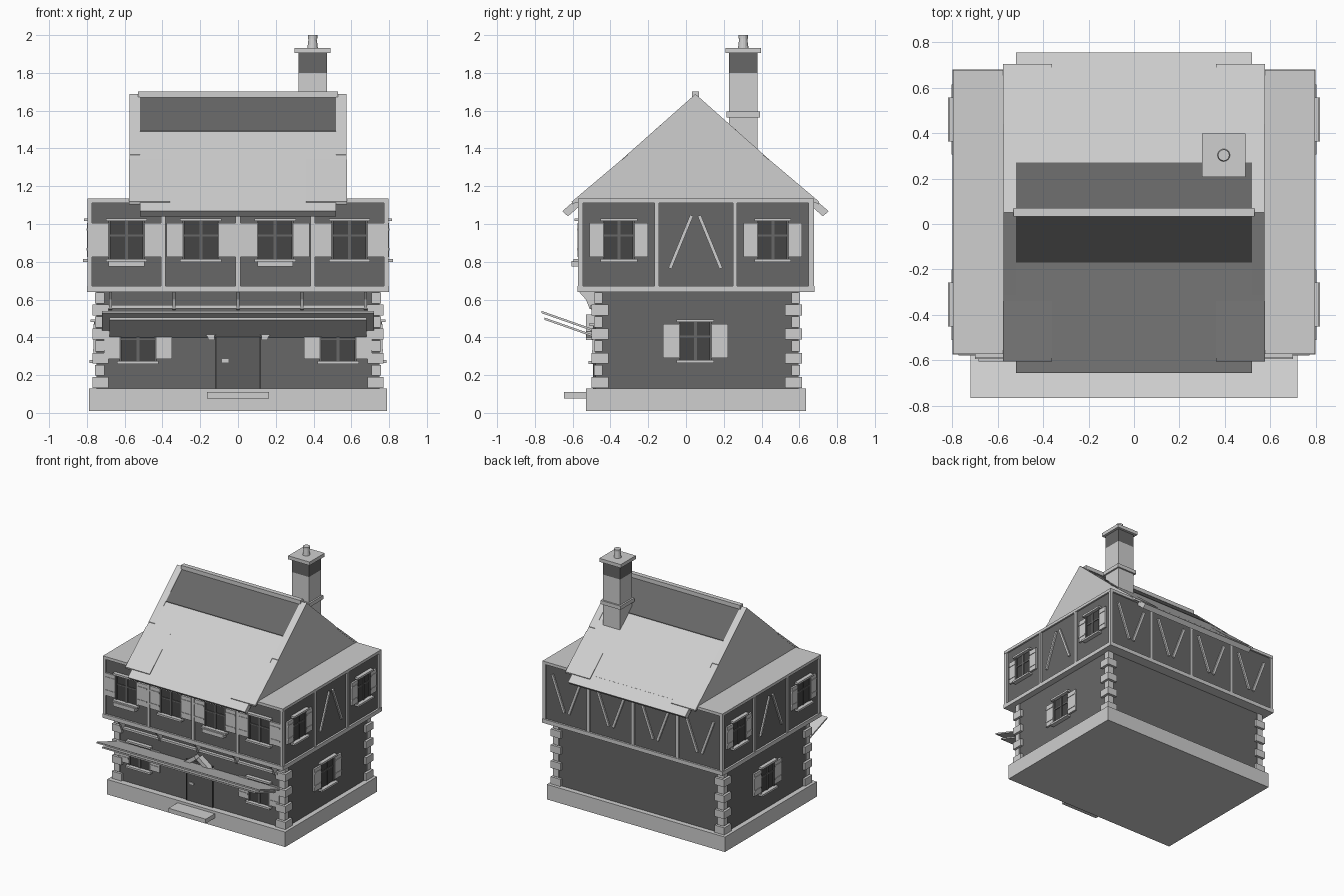
import bpy, bmesh
from mathutils import Matrix, Vector

cube = bpy.data.objects.get("Cube")
if cube:
    bpy.data.objects.remove(cube, do_unlink=True)


def material(name, value):
    m = bpy.data.materials.new(name)
    m.use_nodes = True
    m.diffuse_color = (value, value, value, 1)
    m.node_tree.nodes["Principled BSDF"].inputs["Base Color"].default_value = (value, value, value, 1)
    return m


LIGHT = material("light stone", 0.62)
WALL = material("dark grey wall", 0.135)
DOOR = material("door grey", 0.11)
PANE = material("window glass grey", 0.06)


def finish(name, bm, mat):
    bmesh.ops.recalc_face_normals(bm, faces=bm.faces)
    me = bpy.data.meshes.new(name)
    bm.to_mesh(me)
    bm.free()
    me.materials.append(mat)
    ob = bpy.data.objects.new(name, me)
    bpy.context.collection.objects.link(ob)
    return ob


def box(name, x, y, z, mat, frame=Matrix()):
    """Box between (low, high) pairs, placed in a wall frame."""
    bm = bmesh.new()
    bmesh.ops.create_cube(bm, size=1)
    for v in bm.verts:
        v.co = frame @ Vector([(p[0] + p[1]) / 2 + c * (p[1] - p[0]) for p, c in zip((x, y, z), v.co)])
    return finish(name, bm, mat)


def prism(name, profile, x0, x1, mat):
    """Extrude a (y, z) profile along x."""
    bm = bmesh.new()
    face = bm.faces.new([bm.verts.new((x0, y, z)) for y, z in profile])
    new = bmesh.ops.extrude_face_region(bm, geom=[face])["geom"]
    bmesh.ops.translate(bm, vec=(x1 - x0, 0, 0), verts=[g for g in new if isinstance(g, bmesh.types.BMVert)])
    return finish(name, bm, mat)


def bar(name, a, b, width, frame, depth=(0, 0.012), mat=LIGHT):
    """Slanted timber between two (u, z) points on a wall."""
    a, b = Vector(a), Vector(b)
    side = (b - a).orthogonal().normalized() * width / 2
    bm = bmesh.new()
    rings = [[bm.verts.new(frame @ Vector((p.x, d, p.y))) for p in (a + side, b + side, b - side, a - side)]
             for d in depth]
    for r in rings:
        bm.faces.new(r)
    for i in range(4):
        j = (i + 1) % 4
        bm.faces.new((rings[0][i], rings[0][j], rings[1][j], rings[1][i]))
    return finish(name, bm, mat)


def wall_frame(u, out, offset):
    """Wall axes: first along the wall, second outwards, third up."""
    u, out = Vector(u), Vector(out)
    m = Matrix((u, out, Vector((0, 0, 1)))).transposed().to_4x4()
    m.translation = out * offset
    return m


def window(name, u, z0, z1, w, sw, frame):
    h = w / 2
    box(name + "_pane", (u - h, u + h), (-0.01, 0.004), (z0, z1), PANE, frame)
    for s in (-1, 1):
        box(name + "_jamb", sorted((u + s * h, u + s * (h - 0.012))), (0, 0.012), (z0, z1), WALL, frame)
        shutter = sorted((u + s * h, u + s * (h + sw)))
        box(name + "_shutter", shutter, (0, 0.014), (z0 + 0.01, z1 - 0.01), LIGHT, frame)
        for z in (z0 + 0.045, z1 - 0.05):
            box(name + "_shutter_rail", shutter, (0.013, 0.018), (z, z + 0.012), LIGHT, frame)
    box(name + "_mullion", (u - 0.008, u + 0.008), (0, 0.01), (z0, z1), WALL, frame)
    zm = z0 + (z1 - z0) * 0.62
    box(name + "_transom", (u - h, u + h), (0, 0.009), (zm - 0.005, zm + 0.005), WALL, frame)
    box(name + "_lintel", (u - h - 0.012, u + h + 0.012), (0, 0.03), (z1, z1 + 0.015), LIGHT, frame)
    box(name + "_sill", (u - h - 0.012, u + h + 0.012), (0, 0.035), (z0 - 0.015, z0), LIGHT, frame)


# Main masses
box("plinth", (-0.79, 0.79), (-0.53, 0.635), (0.01, 0.13), LIGHT)
box("ground_floor", (-0.75, 0.75), (-0.48, 0.595), (0.12, 0.65), WALL)
box("upper_floor", (-0.785, 0.785), (-0.56, 0.665), (0.66, 1.12), WALL)
box("belt_beam", (-0.8, 0.8), (-0.575, 0.68), (0.64, 0.672), LIGHT)
box("top_plate", (-0.798, 0.798), (-0.572, 0.678), (1.112, 1.135), LIGHT)
box("door_step", (-0.165, 0.165), (-0.645, -0.52), (0.075, 0.11), LIGHT)

# Corner stones
rows, low, high = 8, 0.13, 0.64
step = (high - low) / rows
for i in range(rows):
    lx, ly, out = (0.085, 0.09, 0.02) if i % 2 == 0 else (0.05, 0.045, 0.008)
    for sx in (-1, 1):
        for yc, sy in ((-0.48, -1), (0.595, 1)):
            box("corner_stone", sorted((sx * (0.75 + out), sx * (0.75 + out - lx))),
                sorted((yc + sy * out, yc + sy * (out - ly))),
                (low + i * step + 0.003, low + (i + 1) * step - 0.003), LIGHT)

# Wall frames
front_low = wall_frame((1, 0, 0), (0, -1, 0), 0.48)
front_up = wall_frame((1, 0, 0), (0, -1, 0), 0.56)
back_up = wall_frame((1, 0, 0), (0, 1, 0), 0.665)

# Timber frame, front and back
for frame in (front_up, back_up):
    for u in (-0.785, -0.395, 0, 0.395, 0.785):
        box("post", (u - 0.012, u + 0.012), (-0.01, 0.012), (0.67, 1.115), LIGHT, frame)
for u in (-0.59, -0.197, 0.197, 0.59):
    window("upper_front_window", u, 0.815, 1.015, 0.195, 0.085, front_up)
    for s in (-1, 1):
        bar("back_brace", (u + s * 0.02, 0.765), (u + s * 0.125, 1.045), 0.02, back_up)
for u in (-0.59, 0.197):
    box("flower_box", (u - 0.095, u + 0.095), (0, 0.045), (0.775, 0.805), LIGHT, front_up)

# Both sides
for s in (-1, 1):
    up = wall_frame((0, 1, 0), (s, 0, 0), 0.785)
    ground = wall_frame((0, 1, 0), (s, 0, 0), 0.75)
    for u in (-0.555, -0.155, 0.26, 0.66):
        box("side_post", (u - 0.011, u + 0.011), (-0.01, 0.012), (0.67, 1.115), LIGHT, up)
    for u in (-0.355, 0.46):
        window("upper_side_window", u, 0.815, 1.015, 0.17, 0.07, up)
    for t in (-1, 1):
        bar("side_brace", (0.05 + t * 0.02, 1.045), (0.05 + t * 0.135, 0.765), 0.018, up)
    window("ground_side_window", 0.05, 0.28, 0.48, 0.175, 0.085, ground)

# Ground floor front
for u in (-0.53, 0.53):
    window("ground_front_window", u, 0.275, 0.46, 0.195, 0.083, front_low)
box("door", (-0.112, 0.112), (0, 0.008), (0.13, 0.46), DOOR, front_low)
for s in (-1, 1):
    box("door_jamb", sorted((s * 0.112, s * 0.118)), (0, 0.012), (0.13, 0.46), PANE, front_low)
    bar("door_hood", (s * 0.16, 0.4), (s * 0.01, 0.51), 0.03, front_low, (0, 0.05))
    box("door_lamp", sorted((s * 0.125, s * 0.16)), (0, 0.05), (0.385, 0.43), LIGHT, front_low)
box("letter_plate", (-0.085, -0.05), (0.006, 0.014), (0.268, 0.284), LIGHT, front_low)

# Awning with two layers tilting up and outwards
for y0, z0, y1, z1, w in ((-0.765, 0.54, -0.48, 0.44, 0.72), (-0.75, 0.505, -0.48, 0.41, 0.68)):
    prism("awning", [(y0, z0), (y1, z1), (y1, z1 - 0.012), (y0, z0 - 0.012)], -w, w, LIGHT)
box("awning_rail", (-0.7, 0.7), (0, 0.025), (0.553, 0.57), LIGHT, front_low)
for u in (-0.675, -0.34, 0, 0.34, 0.675):
    prism("awning_bracket", [(-0.57, 0.645), (-0.48, 0.645), (-0.48, 0.545), (-0.51, 0.55), (-0.53, 0.6)],
          u - 0.008, u + 0.008, LIGHT)

# Gable roof
ridge_y, ridge_z, pitch = 0.05, 1.678, 0.87


def slope(s, d, lift=0.0):
    return (ridge_y + s * d, ridge_z - pitch * d + lift)


prism("gable", [slope(-1, 0.65), slope(1, 0.65), slope(1, 0)], -0.575, 0.575, LIGHT)
for s in (-1, 1):
    prism("roof_slab", [slope(s, 0, 0.003), slope(s, 0.705, 0.003), slope(s, 0.675, -0.05), slope(s, 0, -0.05)],
          -0.52, 0.52, LIGHT)
    prism("roof_dark_band", [slope(s, 0, 0.007), slope(s, 0.22, 0.007), slope(s, 0.22), slope(s, 0)],
          -0.52, 0.52, WALL)
    for t in (-1, 1):
        prism("roof_corner_plate", [slope(s, 0.39, 0.003), slope(s, 0.655, 0.01), slope(s, 0.65, -0.01),
                                    slope(s, 0.39, -0.01)], *sorted((t * 0.36, t * 0.577)), LIGHT)
        prism("roof_verge", [slope(s, 0, 0.01), slope(s, 0.36, 0.004), slope(s, 0.36), slope(s, 0)],
              *sorted((t * 0.52, t * 0.575)), LIGHT)
box("ridge_cap", (-0.53, 0.53), (0.033, 0.07), (1.67, 1.702), LIGHT)

# Chimney
cx, cy = 0.395, 0.303
for name, r, z, mat in (("chimney_stack", 0.075, (1.3, 1.8), LIGHT), ("chimney_band", 0.075, (1.8, 1.91), WALL),
                        ("chimney_collar", 0.088, (1.565, 1.595), LIGHT), ("chimney_cap", 0.095, (1.905, 1.933), LIGHT)):
    box(name, (cx - r, cx + r), (cy - r, cy + r), z, mat)
for name, r0, r1, z0, z1 in (("chimney_pot", 0.028, 0.021, 1.93, 1.985), ("chimney_pot_rim", 0.025, 0.025, 1.982, 2.0)):
    bm = bmesh.new()
    bmesh.ops.create_cone(bm, cap_ends=True, segments=16, radius1=r0, radius2=r1, depth=z1 - z0,
                          matrix=Matrix.Translation((cx, cy, (z0 + z1) / 2)))
    finish(name, bm, LIGHT)
